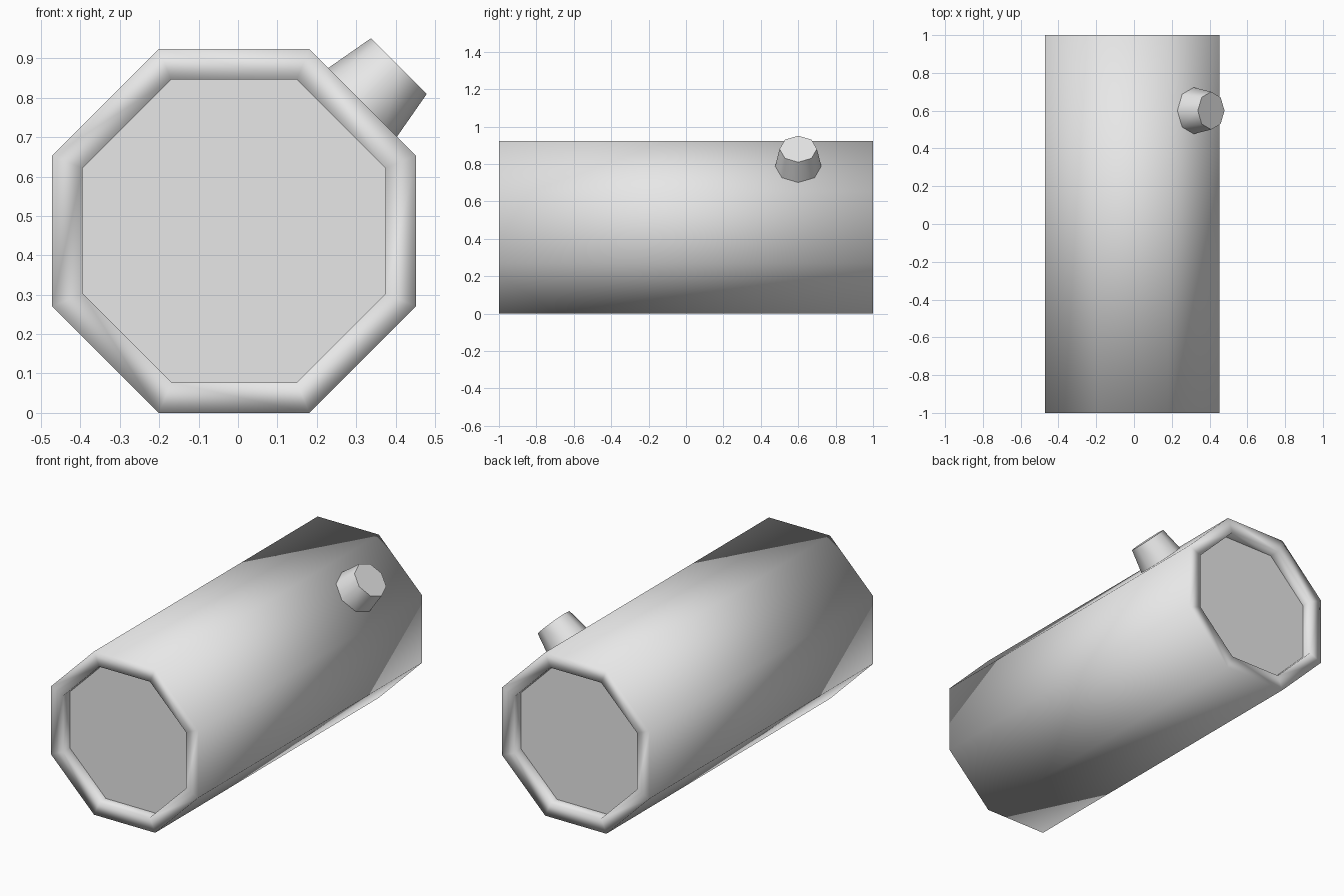
import bpy, bmesh
from math import cos, sin, pi
from mathutils import Matrix, Vector

cube = bpy.data.objects.get("Cube")
if cube:
    bpy.data.objects.remove(cube)

SIDES = 8
OUTER, INNER, RECESS = 0.5, 0.416, 0.06
CENTRE = Vector((-0.01, 0, OUTER * cos(pi / SIDES)))

grey = bpy.data.materials.new("light_grey")
grey.use_nodes = True
grey.diffuse_color = (0.8, 0.8, 0.8, 1)
grey.node_tree.nodes["Principled BSDF"].inputs["Base Color"].default_value = grey.diffuse_color


def finish(name, bm, matrix):
    mesh = bpy.data.meshes.new(name)
    bm.to_mesh(mesh)
    bm.free()
    mesh.materials.append(grey)
    obj = bpy.data.objects.new(name, mesh)
    obj.matrix_world = matrix
    bpy.context.collection.objects.link(obj)
    return obj


def ring(bm, radius, y, turn):
    """Regular ring of vertices around the y axis."""
    angles = [(i + turn) * 2 * pi / SIDES for i in range(SIDES)]
    return [bm.verts.new((radius * cos(a), y, radius * sin(a))) for a in angles]


def skin(name, profile, turn, matrix):
    """Smooth surface joining rings given as (radius, y)."""
    bm = bmesh.new()
    rings = [ring(bm, r, y, turn) for r, y in profile]
    for a, b in zip(rings, rings[1:]):
        for i in range(SIDES):
            j = (i + 1) % SIDES
            bm.faces.new((a[i], b[i], b[j], a[j])).smooth = True
    return finish(name, bm, matrix)


def cap(name, radius, y, turn, matrix, faces_back):
    """Flat end plate."""
    bm = bmesh.new()
    verts = ring(bm, radius, y, turn)
    bm.faces.new(verts[::-1] if faces_back else verts)
    return finish(name, bm, matrix)


# Octagonal barrel with a flat rim and a shallow recess at each end
body = Matrix.Translation(CENTRE)
floor = 1 - RECESS
skin("barrel", [(INNER, -floor), (INNER, -1), (OUTER, -1),
                (OUTER, 1), (INNER, 1), (INNER, floor)], 0.5, body)
cap("front_plate", INNER, -floor, 0.5, body, False)
cap("back_plate", INNER, floor, 0.5, body, True)

# Tapered spout standing on the upper left slanted side
axis = Vector((1, 0, 1)).normalized()
foot = CENTRE + axis * CENTRE.z + Vector((0, 0.6, 0))
spout = Matrix.Translation(foot) @ Matrix.Rotation(pi / 4, 4, "Y") @ Matrix.Rotation(pi / 2, 4, "X")
skin("spout", [(0.125, -0.01), (0.1, 0.13)], 0, spout)
cap("spout_top", 0.1, 0.13, 0, spout, True)
